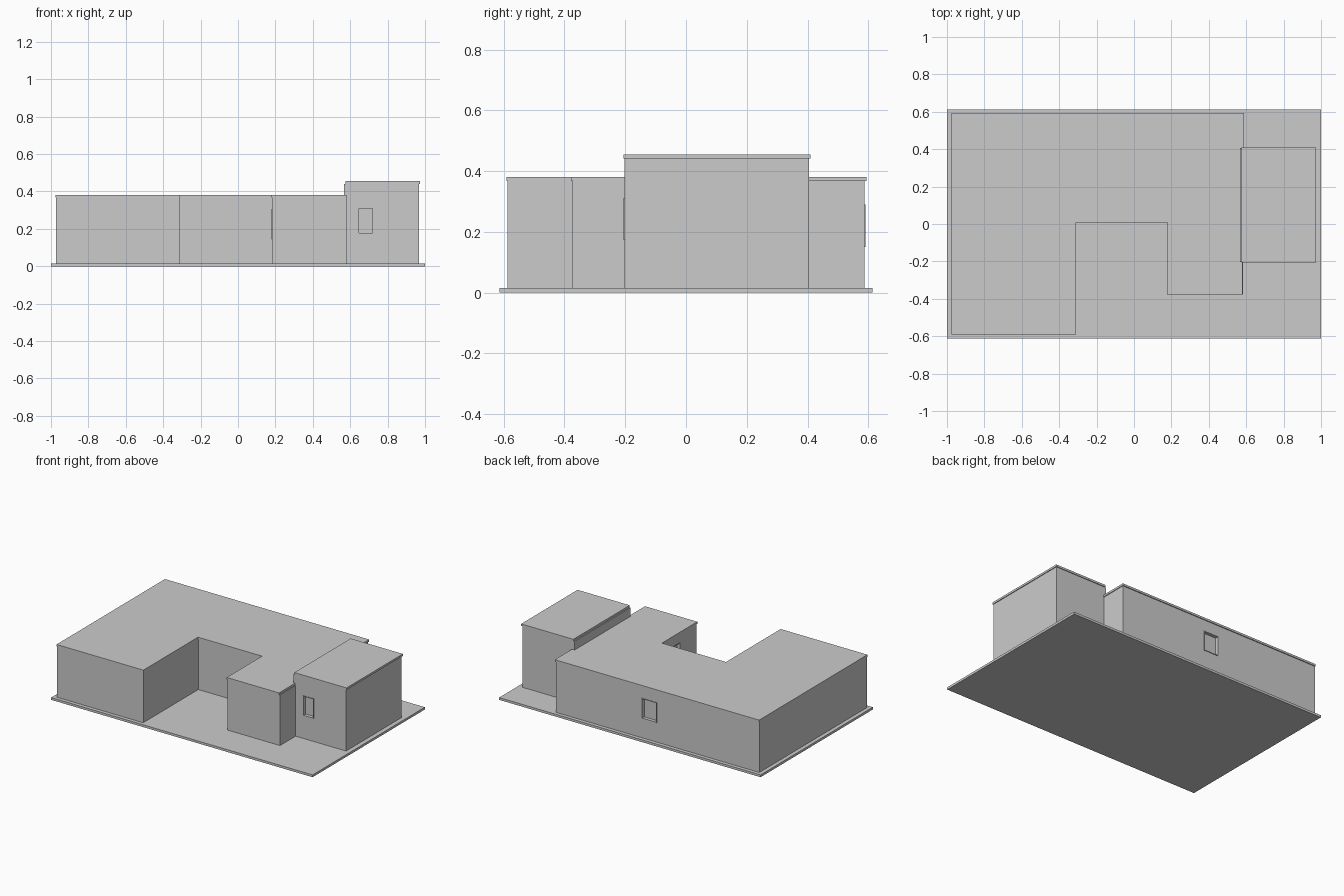
import bpy, bmesh
from mathutils import Matrix, Vector

if "Cube" in bpy.data.objects:
    bpy.data.objects.remove(bpy.data.objects["Cube"], do_unlink=True)

grey = bpy.data.materials.new("plain grey")
grey.use_nodes = True
grey.diffuse_color = (0.6, 0.6, 0.6, 1)
grey.node_tree.nodes["Principled BSDF"].inputs["Base Color"].default_value = (0.6, 0.6, 0.6, 1)


def finish(name, bm):
    bmesh.ops.recalc_face_normals(bm, faces=bm.faces)
    mesh = bpy.data.meshes.new(name)
    bm.to_mesh(mesh)
    bm.free()
    mesh.materials.append(grey)
    obj = bpy.data.objects.new(name, mesh)
    bpy.context.collection.objects.link(obj)
    return obj


def prism(name, outline, z0, z1):
    """Extrude a floor outline from z0 up to z1."""
    bm = bmesh.new()
    base = bm.faces.new([bm.verts.new((x, y, z0)) for x, y in outline])
    top = bmesh.ops.extrude_face_region(bm, geom=[base])["geom"]
    verts = [g for g in top if isinstance(g, bmesh.types.BMVert)]
    bmesh.ops.translate(bm, verts=verts, vec=(0, 0, z1 - z0))
    return finish(name, bm)


def block(name, x0, x1, y0, y1, z0, z1):
    return prism(name, [(x0, y0), (x1, y0), (x1, y1), (x0, y1)], z0, z1)


def plan(west, east, south, north, wing_x, court_x, court_y, wing_y):
    """U-shaped floor outline around the front court."""
    return [(west, south), (court_x, south), (court_x, court_y), (wing_x, court_y),
            (wing_x, wing_y), (east, wing_y), (east, north), (west, north)]


def window(name, wall, centre, out, width, height, depth=0.02, rim=0.004):
    """Cut a recess in the wall and line its edge with a thin raised rim."""
    out = Vector(out)
    side = Vector((0, 0, 1)).cross(out)
    frame = Matrix((side, out, (0, 0, 1))).transposed().to_4x4()
    place = Matrix.Translation(centre) @ frame

    def add_box(bm, x, z, w, h, y0, y1):
        m = place @ Matrix.Translation((x, (y0 + y1) / 2, z)) @ Matrix.Diagonal((w, y1 - y0, h, 1))
        bmesh.ops.create_cube(bm, size=1, matrix=m)

    bm = bmesh.new()
    add_box(bm, 0, 0, width, height, -depth, depth)
    cutter = finish(name + "_cutter", bm)
    cutter.hide_render = True
    cutter.hide_viewport = True
    cut = wall.modifiers.new(name, "BOOLEAN")
    cut.object = cutter
    cut.operation = "DIFFERENCE"
    cut.solver = "EXACT"

    bm = bmesh.new()
    for s in (-1, 1):
        add_box(bm, s * (width - rim) / 2, 0, rim, height, -depth, 0.003)
        add_box(bm, 0, s * (height - rim) / 2, width - 2 * rim, rim, -depth, 0.003)
    finish(name + "_rim", bm)


# Ground slab
block("base_slab", -1, 1, -0.613, 0.613, 0, 0.016)

# Main house walls and flat roof
walls = prism("main_walls", plan(-0.973, 0.583, -0.588, 0.588, 0.183, -0.313, 0.013, -0.374), 0.016, 0.367)
prism("main_roof", [(-0.975, -0.59), (-0.311, -0.59), (-0.311, 0.007), (0.179, 0.007),
                    (0.179, -0.379), (0.579, -0.379), (0.579, 0.2), (0.588, 0.2),
                    (0.588, 0.594), (-0.975, 0.594)], 0.367, 0.381)

# Taller block and its roof
tower = block("tower_walls", 0.568, 0.969, -0.203, 0.405, 0.016, 0.441)
block("tower_roof", 0.575, 0.974, -0.206, 0.41, 0.441, 0.455)

# Windows
window("tower_window", tower, (0.682, -0.203, 0.243), (0, -1, 0), 0.08, 0.138)
window("wing_window", walls, (0.183, -0.135, 0.225), (-1, 0, 0), 0.12, 0.165)
window("back_window", walls, (-0.132, 0.588, 0.22), (0, 1, 0), 0.115, 0.14)
